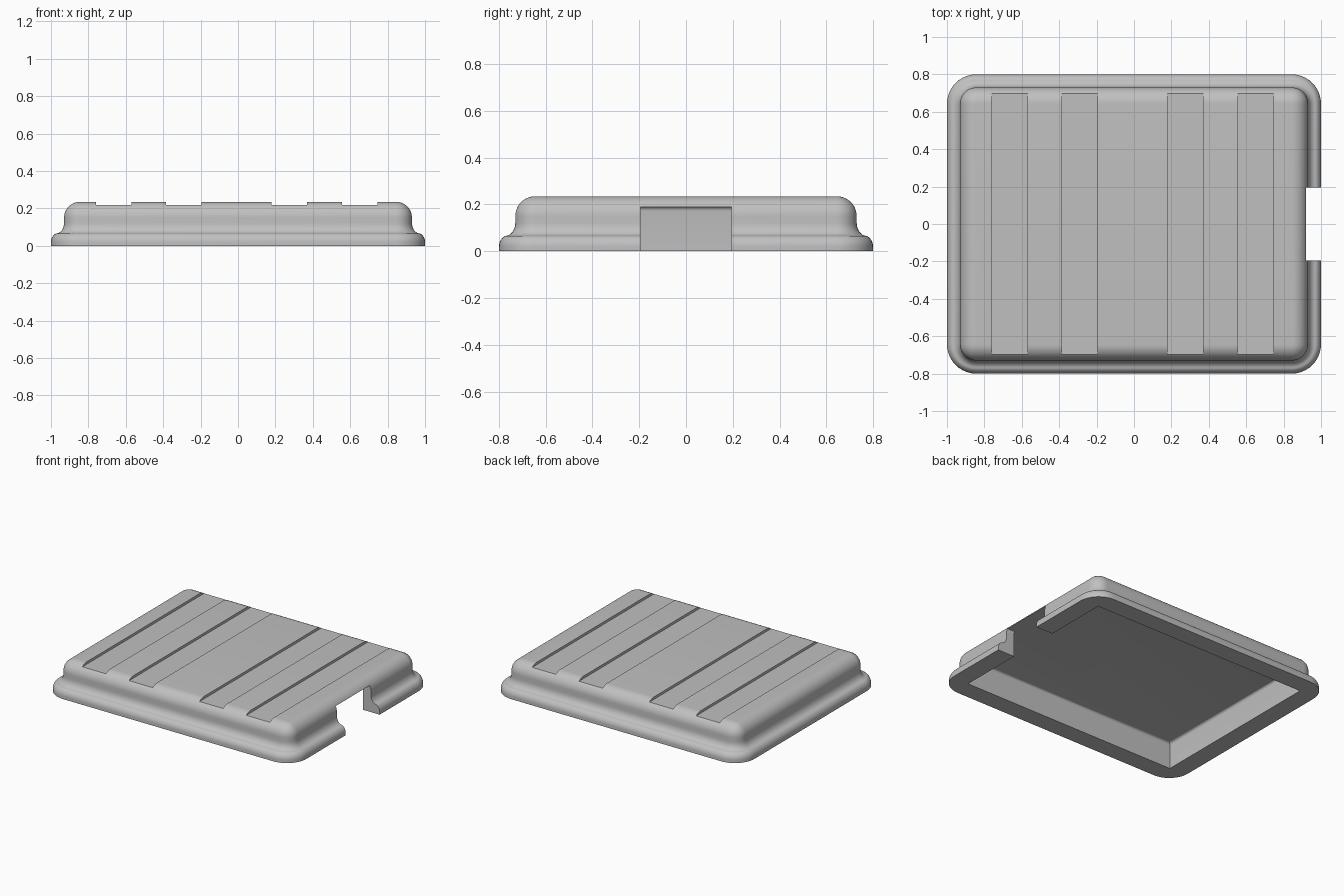
import bpy, bmesh
from math import sin, cos, pi, radians

if "Cube" in bpy.data.objects:
    bpy.data.objects.remove(bpy.data.objects["Cube"], do_unlink=True)

grey = bpy.data.materials.new("plain grey")
grey.use_nodes = True
COLOUR = (0.53, 0.53, 0.53, 1)
grey.diffuse_color = COLOUR
grey.node_tree.nodes["Principled BSDF"].inputs["Base Color"].default_value = COLOUR


def finish(bm, name):
    bmesh.ops.recalc_face_normals(bm, faces=bm.faces)
    mesh = bpy.data.meshes.new(name)
    bm.to_mesh(mesh)
    bm.free()
    mesh.materials.append(grey)
    obj = bpy.data.objects.new(name, mesh)
    bpy.context.collection.objects.link(obj)
    return obj


def box(name, x0, x1, y0, y1, z0, z1, round_top=0):
    bm = bmesh.new()
    bmesh.ops.create_cube(bm, size=1)
    for v in bm.verts:
        v.co = (x1 if v.co.x > 0 else x0, y1 if v.co.y > 0 else y0, z1 if v.co.z > 0 else z0)
    if round_top:
        top = [e for e in bm.edges if all(v.co.z == z1 or abs(v.co.z - z1) < 1e-5 for v in e.verts)]
        bmesh.ops.bevel(bm, geom=top, offset=round_top, segments=5, profile=0.5, affect='EDGES')
    return finish(bm, name)


def cut(target, cutter):
    mod = target.modifiers.new("cut", 'BOOLEAN')
    mod.operation = 'DIFFERENCE'
    mod.solver = 'EXACT'
    mod.object = cutter
    bpy.context.view_layer.objects.active = target
    bpy.ops.object.modifier_apply(modifier=mod.name)
    bpy.data.objects.remove(cutter, do_unlink=True)


def rounded_ring(bm, inset, z, radius=0.157, steps=10):
    r = max(radius - inset, 0.002)
    verts = []
    for k, (sx, sy) in enumerate([(1, 1), (-1, 1), (-1, -1), (1, -1)]):
        cx, cy = sx * (1 - inset - r), sy * (0.8 - inset - r)
        for i in range(steps + 1):
            a = (k + i / steps) * pi / 2
            verts.append(bm.verts.new((cx + r * cos(a), cy + r * sin(a), z)))
    return verts


# Moulding profile as (inset, height): rounded foot, hollow neck, rounded shoulder
N = 8
profile = [(0, 0)]
profile += [(0.045 * (1 - cos(i / N * radians(65))), 0.02 + 0.05 * sin(i / N * radians(65)))
            for i in range(N + 1)]
foot_in, foot_z = profile[-1]
profile += [(foot_in + (0.07 - foot_in) * sin(i / N * pi / 2),
             foot_z + (0.122 - foot_z) * (1 - cos(i / N * pi / 2))) for i in range(1, N + 1)]
profile += [(0.07 + 0.085 * (1 - cos(i / 12 * pi / 2)), 0.15 + 0.085 * sin(i / 12 * pi / 2))
            for i in range(13)]

# Tray body lofted from rounded rectangles
bm = bmesh.new()
rings = [rounded_ring(bm, d, z) for d, z in profile]
for low, high in zip(rings, rings[1:]):
    for i in range(len(low)):
        j = (i + 1) % len(low)
        bm.faces.new((low[i], low[j], high[j], high[i]))
bm.faces.new(rings[0])
bm.faces.new(rings[-1])
body = finish(bm, "tray_body")

# Hollow underside, side opening and the four top grooves
cut(body, box("hollow", -0.865, 0.865, -0.665, 0.665, -0.1, 0.19, round_top=0.018))
cut(body, box("side_opening", 0.8, 1.2, -0.195, 0.195, -0.2, 0.19))
for left in (-0.76, -0.385, 0.18, 0.555):
    cut(body, box("groove", left, left + 0.19, -1, 1, 0.217, 0.4))

bpy.ops.object.select_all(action='DESELECT')
body.select_set(True)
bpy.context.view_layer.objects.active = body
bpy.ops.object.shade_smooth_by_angle(angle=radians(35))
